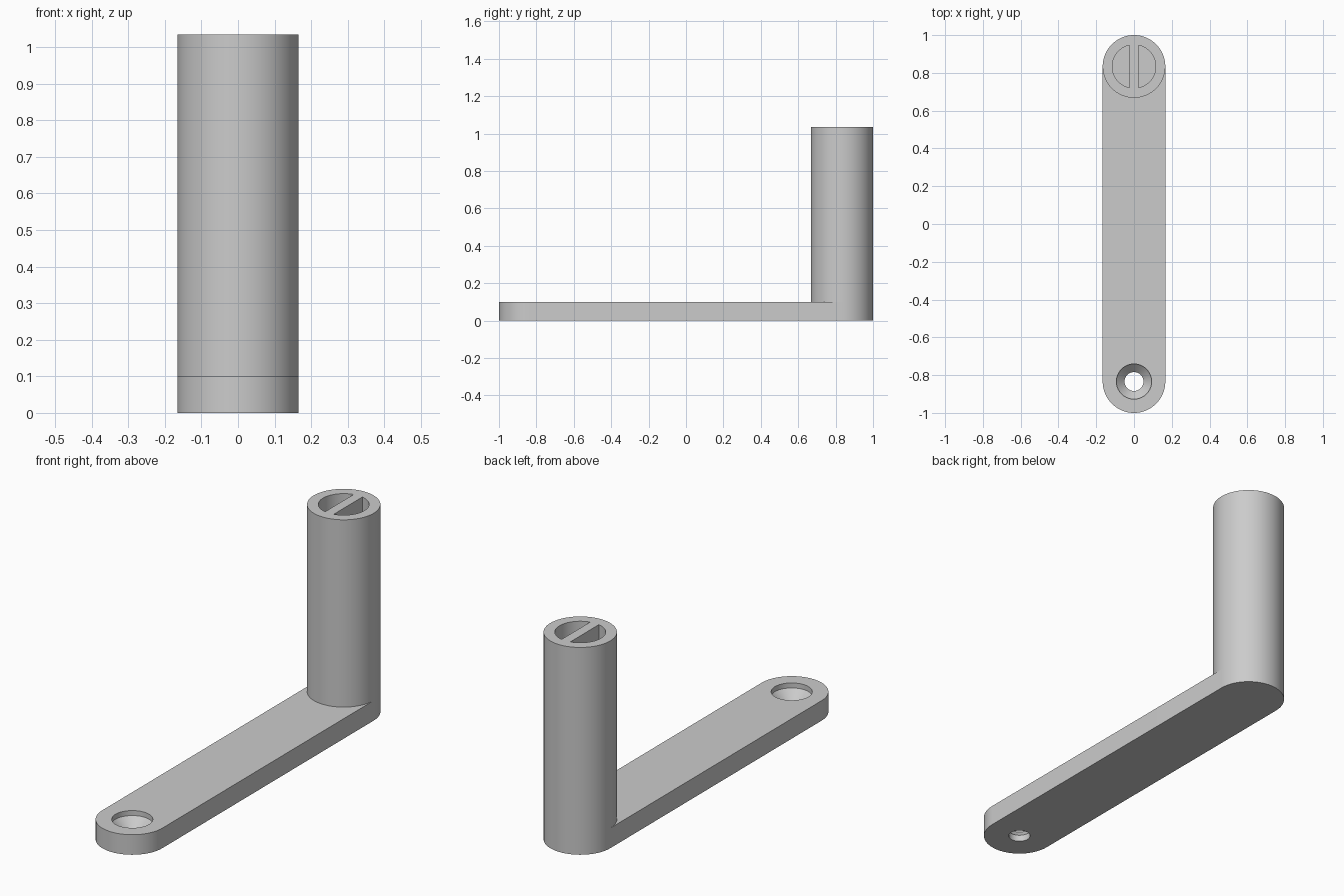
import bpy, bmesh
from math import pi, sin, cos, asin, radians

R = 0.166           # outer radius of arm ends and post
END = 0.834         # distance of each end centre from the middle
ARM_TOP = 0.1
HEIGHT = 1.035
SEG = 64

if "Cube" in bpy.data.objects:
    bpy.data.objects.remove(bpy.data.objects["Cube"], do_unlink=True)

grey = bpy.data.materials.new("plain grey")
grey.use_nodes = True
colour = (0.6, 0.6, 0.6, 1)
grey.diffuse_color = colour
grey.node_tree.nodes["Principled BSDF"].inputs["Base Color"].default_value = colour


def arc(cy, r, start, end, n):
    """Points along an arc centred on (0, cy), both ends included."""
    return [(r * cos(start + (end - start) * i / n),
             cy + r * sin(start + (end - start) * i / n)) for i in range(n + 1)]


def loft(name, layers):
    """Closed solid through (outline, z) layers with equal point counts."""
    bm = bmesh.new()
    rings = [[bm.verts.new((x, y, z)) for x, y in pts] for pts, z in layers]
    for low, high in zip(rings, rings[1:]):
        for i in range(len(low)):
            j = (i + 1) % len(low)
            bm.faces.new((low[i], low[j], high[j], high[i]))
    bm.faces.new(rings[0][::-1])
    bm.faces.new(rings[-1])
    bmesh.ops.recalc_face_normals(bm, faces=bm.faces)
    mesh = bpy.data.meshes.new(name)
    bm.to_mesh(mesh)
    bm.free()
    mesh.materials.append(grey)
    obj = bpy.data.objects.new(name, mesh)
    bpy.context.collection.objects.link(obj)
    return obj


def select_only(obj):
    bpy.ops.object.select_all(action="DESELECT")
    obj.select_set(True)
    bpy.context.view_layer.objects.active = obj


def cut(obj, cutter):
    """Subtract the cutter and remove it."""
    select_only(obj)
    mod = obj.modifiers.new("cut", "BOOLEAN")
    mod.operation = "DIFFERENCE"
    mod.solver = "EXACT"
    mod.object = cutter
    bpy.ops.object.modifier_apply(modifier=mod.name)
    bpy.data.objects.remove(cutter, do_unlink=True)


def circle(cy, r):
    return arc(cy, r, 0, 2 * pi, SEG)[:-1]


# Flat arm with rounded ends
outline = arc(END, R, 0, pi, SEG // 2) + arc(-END, R, pi, 2 * pi, SEG // 2)
arm = loft("arm", [(outline, 0), (outline, ARM_TOP)])

# Countersunk screw hole: straight rim, cone, narrow through hole
hole = [(0.05, -0.05), (0.05, 0.032), (0.093, 0.075), (0.093, 0.15)]
cut(arm, loft("screw_hole_cutter", [(circle(-END, r), z) for r, z in hole]))

# Upright post standing on the arm
post = loft("post", [(circle(END, R), ARM_TOP), (circle(END, R), HEIGHT)])

# Two D-shaped hollows, leaving a straight rib between them
INNER, RIB = 0.115, 0.024
limit = pi / 2 - asin(RIB / INNER)
for side in (0, pi):
    d_shape = arc(END, INNER, side - limit, side + limit, SEG // 2)
    cut(post, loft("hollow_cutter", [(d_shape, 0.05), (d_shape, HEIGHT + 0.1)]))

for part in (arm, post):
    select_only(part)
    bpy.ops.object.shade_smooth_by_angle(angle=radians(30))
